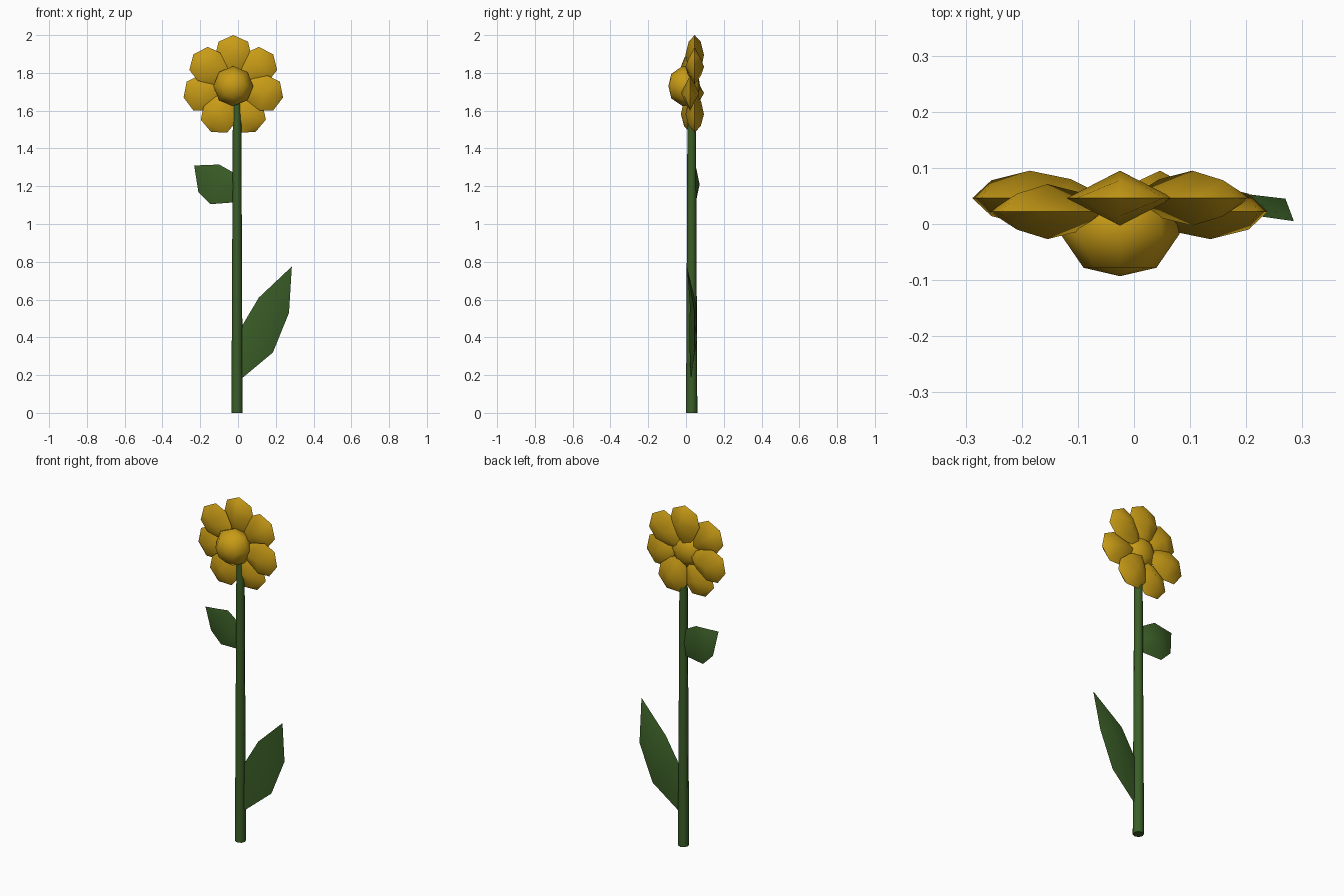
import bpy
import math
from mathutils import Vector

if "Cube" in bpy.data.objects:
    bpy.data.objects.remove(bpy.data.objects["Cube"])


def make_material(name, color):
    mat = bpy.data.materials.new(name)
    mat.diffuse_color = (*color, 1.0)
    mat.use_nodes = True
    mat.node_tree.nodes["Principled BSDF"].inputs["Base Color"].default_value = mat.diffuse_color
    return mat


YELLOW = make_material("petal yellow", (0.58, 0.33, 0.008))
GREEN = make_material("leaf green", (0.043, 0.112, 0.02))


def loft(name, start, rings, end, mat, angle=60):
    """Skin rings of points between two end points."""
    n = len(rings[0])
    verts = [start] + [p for ring in rings for p in ring] + [end]
    last = len(verts) - 1
    base = last - n
    faces = []
    for i in range(n):
        j = (i + 1) % n
        faces.append((0, 1 + j, 1 + i))
        faces.append((last, base + i, base + j))
        for k in range(len(rings) - 1):
            a, b = 1 + k * n, 1 + (k + 1) * n
            faces.append((a + i, a + j, b + j, b + i))
    mesh = bpy.data.meshes.new(name)
    mesh.from_pydata([tuple(v) for v in verts], [], faces)
    mesh.materials.append(mat)
    obj = bpy.data.objects.new(name, mesh)
    bpy.context.collection.objects.link(obj)
    bpy.ops.object.select_all(action='DESELECT')
    obj.select_set(True)
    bpy.context.view_layer.objects.active = obj
    bpy.ops.object.mode_set(mode='EDIT')
    bpy.ops.mesh.select_all(action='SELECT')
    bpy.ops.mesh.normals_make_consistent(inside=False)
    bpy.ops.object.mode_set(mode='OBJECT')
    bpy.ops.object.shade_smooth_by_angle(angle=math.radians(angle))
    return obj


def diamond(a, b, thick):
    """Four-sided cross-section between two edge points."""
    a, b = Vector(a), Vector(b)
    mid, off = (a + b) / 2, Vector((0, thick, 0))
    return [a, mid - off, b, mid + off]


def circle(center, radius, u, v, n=8):
    return [center + radius * (math.cos(t) * u + math.sin(t) * v)
            for t in (2 * math.pi * i / n for i in range(n))]


X, Y, Z = Vector((1, 0, 0)), Vector((0, 1, 0)), Vector((0, 0, 1))
HUB = Vector((-0.025, 0, 1.73))

# Seven petals, alternating slightly forward and back
PETAL = [(0.09, 0.06, 0.034), (0.165, 0.095, 0.049), (0.235, 0.078, 0.032)]
for k in range(7):
    ang = math.pi / 2 + k * 2 * math.pi / 7
    out = Vector((math.cos(ang), 0, math.sin(ang)))
    side = Vector((-out.z, 0, out.x))
    c = HUB + Y * (0.022 if k % 2 else 0.046)
    rings = [diamond(c + out * r - side * w, c + out * r + side * w, t)
             for r, w, t in PETAL]
    loft(f"petal_{k + 1}", c + out * 0.02, rings, c + out * 0.27, YELLOW)

# Domed flower centre
DOME = [(0.065, -0.078), (0.106, -0.018), (0.095, 0.035), (0.055, 0.065)]
loft("flower_centre", HUB - Y * 0.093,
     [circle(HUB + Y * y, r, X, Z) for r, y in DOME],
     HUB + Y * 0.075, YELLOW)

# Tapered stem
STEM = [(0, 0.030), (0.8, 0.026), (1.67, 0.022)]
root, top = Vector((-0.005, 0.03, 0)), Vector((-0.005, 0.029, 1.67))
loft("stem", root,
     [circle(Vector((-0.005, 0.03, z)), r, X, Y) for z, r in STEM],
     top, GREEN)

# Long lower leaf
loft("lower_leaf", (0.005, 0.025, 0.17),
     [diamond((0.015, 0.03, 0.45), (0.185, 0.045, 0.32), 0.02),
      diamond((0.11, 0.03, 0.61), (0.27, 0.045, 0.53), 0.017)],
     (0.285, 0.005, 0.775), GREEN)

# Short upper leaf
loft("upper_leaf", (0.0, 0.03, 1.18),
     [diamond((-0.02, 0.035, 1.27), (-0.015, 0.035, 1.115), 0.012),
      diamond((-0.10, 0.05, 1.315), (-0.145, 0.05, 1.105), 0.022),
      diamond((-0.165, 0.04, 1.312), (-0.21, 0.05, 1.17), 0.015)],
     (-0.232, 0.03, 1.31), GREEN)
